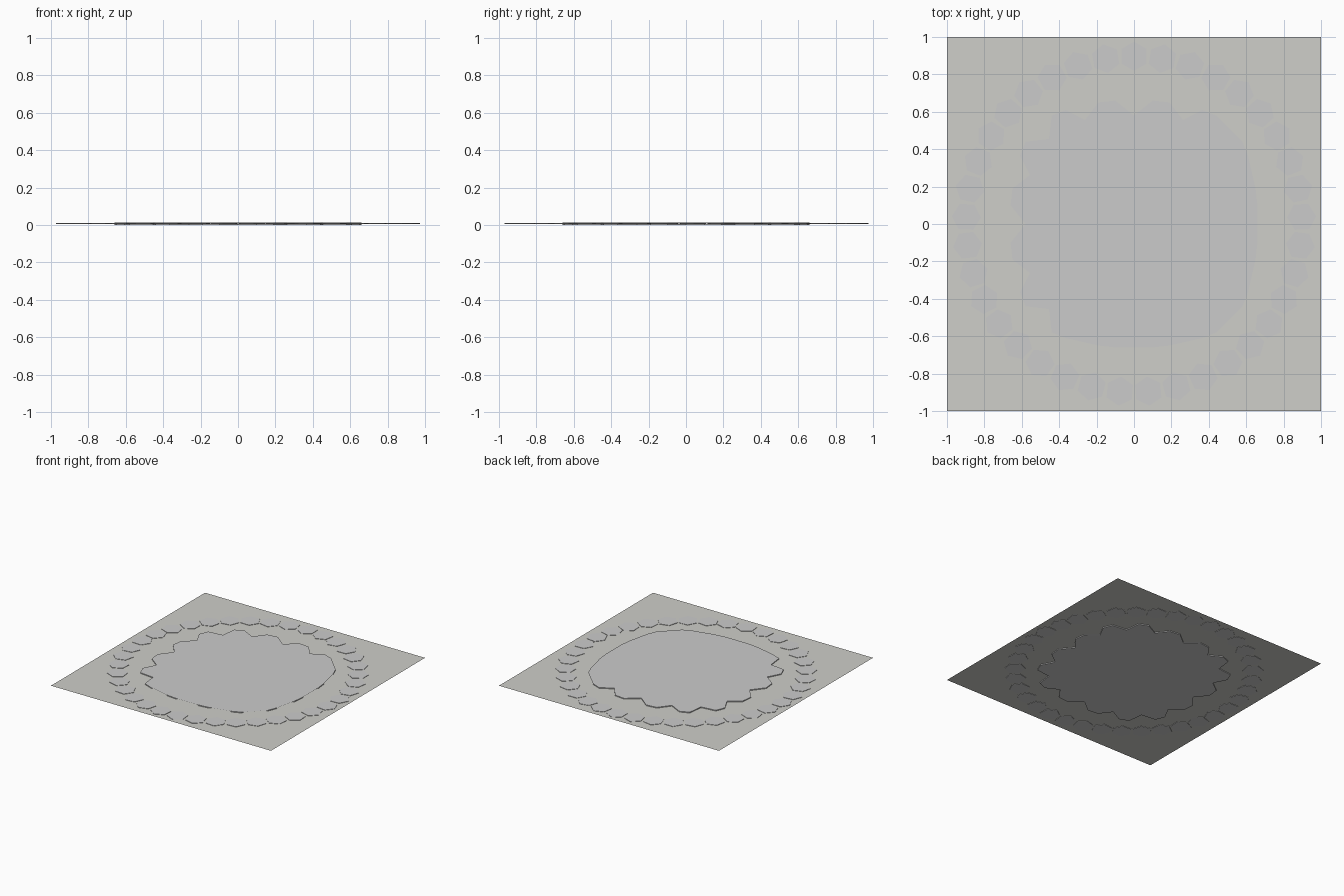
import bpy, bmesh
from math import sin, cos, pi, radians
from mathutils import Vector

if "Cube" in bpy.data.objects:
    bpy.data.objects.remove(bpy.data.objects["Cube"])

MID = 0.007          # height of the sheet; tiles poke out on both sides


def make_object(name, bm):
    bmesh.ops.recalc_face_normals(bm, faces=bm.faces)
    me = bpy.data.meshes.new(name)
    bm.to_mesh(me)
    bm.free()
    ob = bpy.data.objects.new(name, me)
    bpy.context.collection.objects.link(ob)
    return ob


def add_prism(bm, outline, z0, z1):
    lo = [bm.verts.new((x, y, z0)) for x, y in outline]
    hi = [bm.verts.new((x, y, z1)) for x, y in outline]
    n = len(outline)
    bm.faces.new(lo[::-1])
    bm.faces.new(hi)
    for i in range(n):
        j = (i + 1) % n
        bm.faces.new((lo[i], lo[j], hi[j], hi[i]))


# square backing sheet
bm = bmesh.new()
bm.faces.new([bm.verts.new((x, y, MID)) for x, y in ((-1, -1), (1, -1), (1, 1), (-1, 1))])
sheet = make_object("backing_sheet", bm)
mat = bpy.data.materials.new("warm_grey")
mat.diffuse_color = (0.62, 0.62, 0.585, 1)
mat.use_nodes = True
mat.node_tree.nodes["Principled BSDF"].inputs["Base Color"].default_value = mat.diffuse_color
sheet.data.materials.append(mat)

# ring of thin hexagonal tiles, one corner pointing outward
bm = bmesh.new()
COUNT, RING, HEX = 37, 0.897, 0.078
for i in range(COUNT):
    a = pi / 2 + i * 2 * pi / COUNT
    cx, cy = RING * cos(a), RING * sin(a)
    pts = [(cx + HEX * cos(a + k * pi / 3), cy + HEX * sin(a + k * pi / 3)) for k in range(6)]
    add_prism(bm, pts, MID - 0.003, MID + 0.003)
make_object("hexagon_ring", bm)

# central scalloped plate: one eighth mirrored about the diagonal, then turned
eighth = [(0.58, 0), (0.66, 0.10), (0.65, 0.19), (0.556, 0.262), (0.61, 0.365), (0.58, 0.44)]
quarter = eighth + [(0.455, 0.455)] + [(y, x) for x, y in eighth[:0:-1]]
outline = []
for q in range(4):
    c, s = round(cos(q * pi / 2)), round(sin(q * pi / 2))
    outline += [(c * x - s * y, s * x + c * y) for x, y in quarter]
bm = bmesh.new()
add_prism(bm, outline, 0, 2 * MID)
bmesh.ops.triangulate(bm, faces=[f for f in bm.faces if len(f.verts) > 4])
make_object("scalloped_plate", bm)
